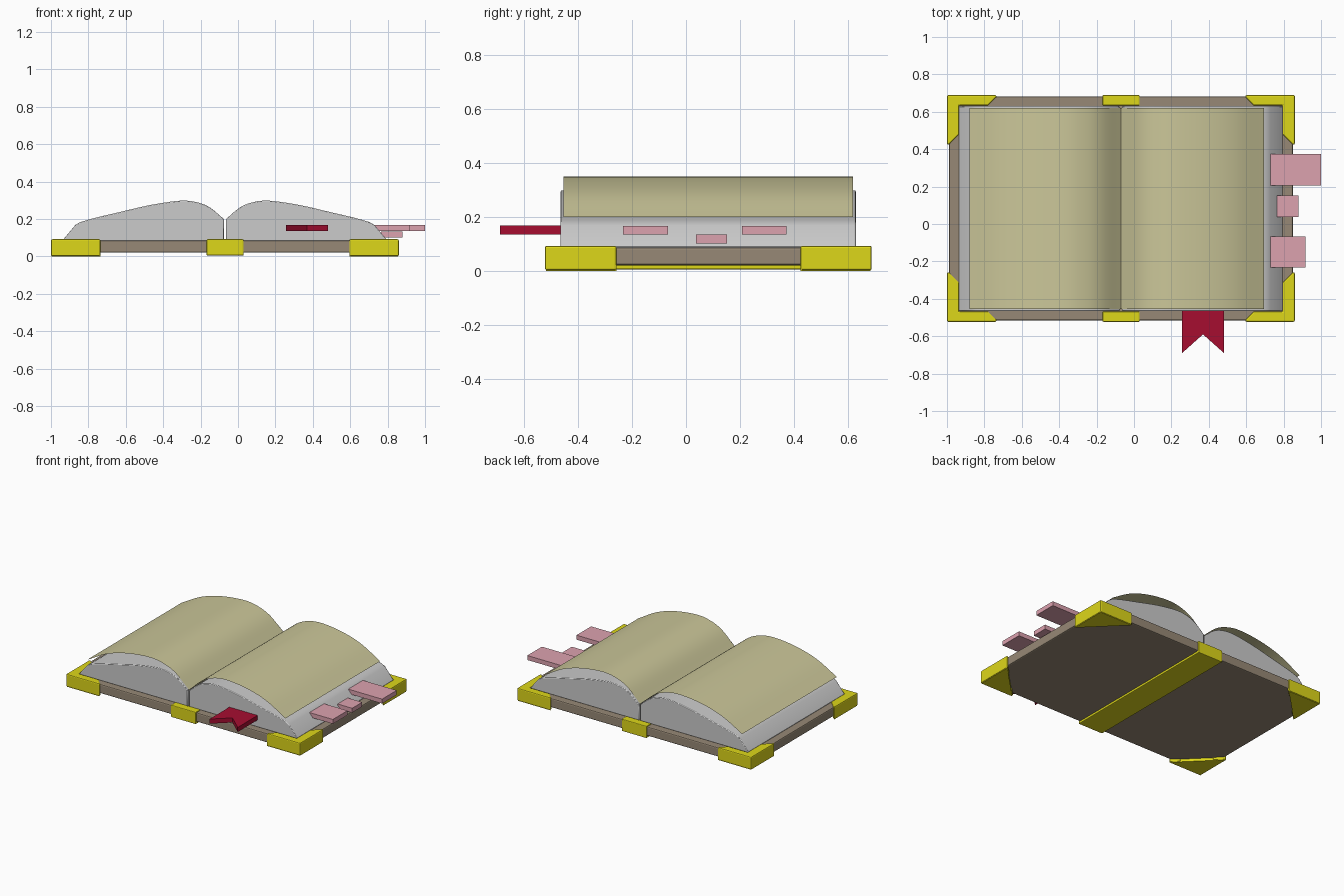
import bpy, bmesh, math
from mathutils import Vector, geometry

if "Cube" in bpy.data.objects:
    bpy.data.objects.remove(bpy.data.objects["Cube"])

CX, CY = -0.07, 0.083          # centre of the cover


def material(name, rgb):
    m = bpy.data.materials.new(name)
    m.diffuse_color = (*rgb, 1)
    m.use_nodes = True
    m.node_tree.nodes["Principled BSDF"].inputs["Base Color"].default_value = m.diffuse_color
    return m


GOLD = material("gold", (0.73, 0.68, 0.01))
BROWN = material("brown", (0.31, 0.25, 0.18))
CREAM = material("cream", (0.60, 0.57, 0.32))
RED = material("red", (0.38, 0.004, 0.03))
PINK = material("pink", (0.72, 0.36, 0.43))


def finish(name, bm, mat=None, bevel=0, smooth=None):
    bmesh.ops.recalc_face_normals(bm, faces=bm.faces)
    me = bpy.data.meshes.new(name)
    bm.to_mesh(me)
    bm.free()
    ob = bpy.data.objects.new(name, me)
    bpy.context.collection.objects.link(ob)
    if mat:
        me.materials.append(mat)
    if bevel:
        b = ob.modifiers.new("bevel", 'BEVEL')
        b.width = bevel
        b.segments = 2
        b.limit_method = 'ANGLE'
        b.angle_limit = math.radians(50)
    if smooth:
        bpy.ops.object.select_all(action='DESELECT')
        ob.select_set(True)
        bpy.context.view_layer.objects.active = ob
        bpy.ops.object.shade_smooth_by_angle(angle=math.radians(smooth))
    return ob


def prism(bm, pts, a, b, axis='z'):
    """Extrude a closed 2D outline from a to b along z (xy outline) or y (xz outline)."""
    def place(p, t):
        return (p[0], p[1], t) if axis == 'z' else (p[0], t, p[1])
    f = bm.faces.new([bm.verts.new(place(p, a)) for p in pts])
    ext = bmesh.ops.extrude_face_region(bm, geom=[f])
    offset = Vector((0, 0, b - a)) if axis == 'z' else Vector((0, b - a, 0))
    bmesh.ops.translate(bm, vec=offset,
                        verts=[v for v in ext['geom'] if isinstance(v, bmesh.types.BMVert)])


def rect(x0, x1, y0, y1):
    return [(x0, y0), (x1, y0), (x1, y1), (x0, y1)]


def slab(name, pts, z0, z1, mat, bevel=0):
    bm = bmesh.new()
    prism(bm, pts, z0, z1)
    return finish(name, bm, mat, bevel)


def smooth_curve(pts, n=6):
    """Catmull-Rom through the points."""
    p = [Vector(q) for q in pts]
    p = [2 * p[0] - p[1]] + p + [2 * p[-1] - p[-2]]
    out = []
    for i in range(1, len(p) - 2):
        t0, t1 = (p[i + 1] - p[i - 1]) / 6, (p[i + 2] - p[i]) / 6
        seg = geometry.interpolate_bezier(p[i], p[i] + t0, p[i + 1] - t1, p[i + 1], n + 1)
        out += seg[:-1]
    return [(q[0], q[1]) for q in out] + [pts[-1]]


# Cover board
slab("cover_board", rect(-0.99, 0.85, -0.515, 0.682), 0.02, 0.086, BROWN, 0.008)

# Page blocks: humped profile, mirrored about the spine
hump = smooth_curve([(0.006, 0.20), (0.08, 0.262), (0.15, 0.29), (0.24, 0.298), (0.40, 0.275),
                     (0.56, 0.238), (0.70, 0.205), (0.775, 0.183)], 3)
outline = [(0.006, 0.084)] + hump + [(0.80, 0.168), (0.865, 0.09), (0.865, 0.084)]
# Loose open page: thin curved sheet above each block
page = smooth_curve([(0, 0.20), (0.10, 0.29), (0.19, 0.333), (0.30, 0.35), (0.47, 0.332),
                     (0.63, 0.285), (0.785, 0.20)])
for side, s, width in (("left", -1, 0.81), ("right", 1, 0.765)):
    bm = bmesh.new()
    prism(bm, [(CX + s * d, z) for d, z in outline], -0.465, 0.63, 'y')
    finish(side + "_page_block", bm, None, 0.008, 35)

    bm = bmesh.new()
    rows = [[bm.verts.new((CX + s * d * width / 0.785, y, z)) for d, z in page]
            for y in (-0.455, 0.62)]
    for i in range(len(page) - 1):
        q = [rows[0][i], rows[0][i + 1], rows[1][i + 1], rows[1][i]]
        bm.faces.new(q if s > 0 else q[::-1])
    sheet = finish(side + "_open_page", bm, CREAM, 0, 60)
    if sheet.data.polygons[len(page) // 2].normal.z < 0:
        sheet.data.flip_normals()

# Corner guards: lipped L on the sides and top, triangle plate underneath
HX, HY, L = 0.93, 0.606, 0.265
guard = [(0, 0), (L, 0), (L, 0.01), (L - 0.045, 0.055), (0.065, 0.055),
         (0.065, L - 0.055), (0.01, L), (0, L)]
for sx, nx in ((-1, "left"), (1, "right")):
    for sy, ny in ((-1, "front"), (1, "back")):
        def at(pts):
            return [(CX + sx * (HX - a), CY + sy * (HY - b)) for a, b in pts]
        slab(f"{ny}_{nx}_corner_guard", at(guard), 0.002, 0.092, GOLD, 0.008)
        slab(f"{ny}_{nx}_corner_plate", at([(0.004, 0.004), (L, 0.004), (0.004, L)]),
             0, 0.022, GOLD)

# Spine strap: C-shaped band wrapping under the cover
bm = bmesh.new()
y0, y1 = CY - HY, CY + HY
strap = [(y0, 0.005), (y1, 0.005), (y1, 0.092), (y1 - 0.055, 0.092), (y1 - 0.055, 0.024),
         (y0 + 0.055, 0.024), (y0 + 0.055, 0.092), (y0, 0.092)]
f = bm.faces.new([bm.verts.new((-0.168, y, z)) for y, z in strap])
ext = bmesh.ops.extrude_face_region(bm, geom=[f])
bmesh.ops.translate(bm, vec=(0.198, 0, 0),
                    verts=[v for v in ext['geom'] if isinstance(v, bmesh.types.BMVert)])
finish("spine_strap", bm, GOLD, 0.005)

# Swallow-tailed ribbon
slab("ribbon_bookmark", [(0.257, -0.44), (0.257, -0.69), (0.369, -0.59), (0.481, -0.69),
                         (0.481, -0.44)], 0.135, 0.168, RED)

# Page tabs
for i, (x0, x1, ya, yb, z) in enumerate(((0.73, 1.0, 0.207, 0.373, 0.135),
                                         (0.765, 0.88, 0.038, 0.152, 0.102),
                                         (0.73, 0.917, -0.233, -0.067, 0.135))):
    slab(f"page_tab_{i + 1}", rect(x0, x1, ya, yb), z, z + 0.032, PINK)
